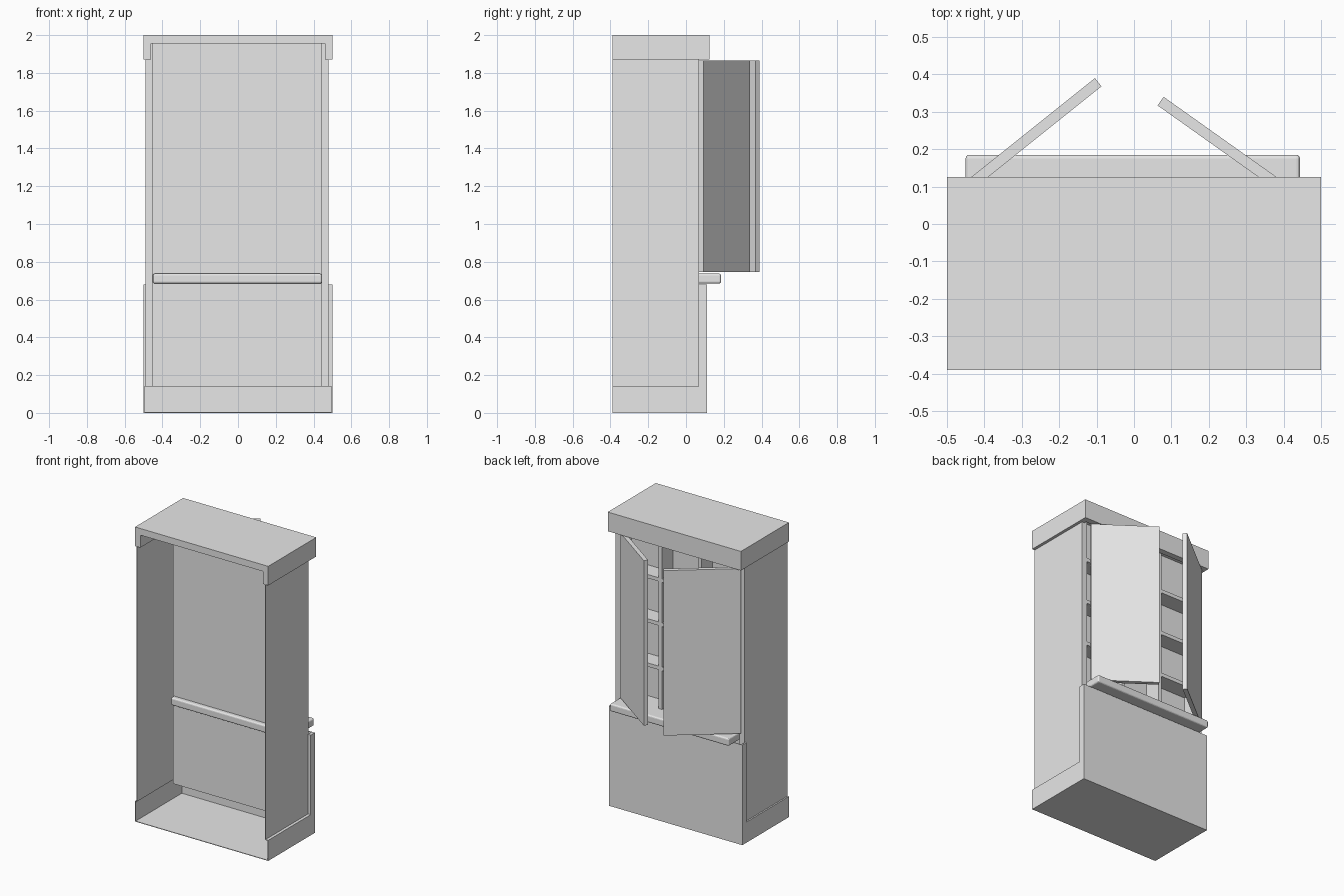
import bpy
import bmesh
from math import cos, sin, atan2
from mathutils import Matrix, Vector

default_cube = bpy.data.objects.get("Cube")
if default_cube:
    bpy.data.objects.remove(default_cube, do_unlink=True)

# Single plain finish
grey = bpy.data.materials.new("plain_grey")
grey.use_nodes = True
tone = (0.8, 0.8, 0.8, 1)
grey.diffuse_color = tone
grey.node_tree.nodes["Principled BSDF"].inputs["Base Color"].default_value = tone


def add_box(bm, x, y, z):
    """Add an axis-aligned box from (low, high) pairs."""
    low, high = Vector((x[0], y[0], z[0])), Vector((x[1], y[1], z[1]))
    placement = Matrix.Translation((low + high) / 2) @ Matrix.Diagonal((*(high - low), 1))
    bmesh.ops.create_cube(bm, size=1, matrix=placement)


def make_part(name, boxes):
    bm = bmesh.new()
    for box in boxes:
        add_box(bm, *box)
    mesh = bpy.data.meshes.new(name)
    bm.to_mesh(mesh)
    bm.free()
    mesh.materials.append(grey)
    part = bpy.data.objects.new(name, mesh)
    bpy.context.collection.objects.link(part)
    return part


# Main dimensions
half_width = 0.5
open_y = -0.39            # open side of the shell
frame_y = 0.07            # plane of the door frame
plinth_y = 0.11           # plane of the lower front
cap_y = 0.125
recess_y = -0.05          # back of the shelf recess
plinth_top = 0.14
lower_top = 0.68
cap_bottom, cap_inner, cap_top = 1.87, 1.955, 2.0
outer_left, outer_right = -0.49, 0.48
inner_left, inner_right = -0.45, 0.44
skin = 0.004              # thin sheet walls
board = 0.04

full_x = (-half_width, half_width)
inner_x = (inner_left, inner_right)
body_z = (plinth_top, cap_inner)
depth = (open_y, frame_y)
recess = (recess_y, frame_y)

# Cap, hollow and open at the rear
cap_depth = (open_y, cap_y)
cap_z = (cap_bottom, cap_inner)
make_part("cap", [
    (full_x, cap_depth, (cap_inner, cap_top)),
    ((-half_width, board - half_width), cap_depth, cap_z),
    ((half_width - board, half_width), cap_depth, cap_z),
    ((board - half_width, half_width - board), (cap_y - board, cap_y), cap_z),
])

# Plinth tray with the tall lower front
plinth_depth = (open_y, plinth_y)
make_part("plinth_floor", [(full_x, plinth_depth, (0, skin))])
make_part("lower_front", [(full_x, (plinth_y - skin, plinth_y), (skin, lower_top))])
for name, wall, side in (("left", half_width, outer_right), ("right", -half_width, outer_left)):
    sheet = sorted((wall, wall - skin * (1 if wall > 0 else -1)))
    ledge = sorted((wall, side))
    make_part(name + "_plinth_side", [
        (sheet, plinth_depth, (skin, plinth_top)),
        (sheet, (frame_y, plinth_y), (plinth_top, lower_top)),
        (ledge, depth, (plinth_top - skin, plinth_top)),
        (ledge, (frame_y - skin, frame_y), (plinth_top, lower_top)),
        (ledge, (frame_y, plinth_y), (lower_top - skin, lower_top)),
    ])

# Side walls, door-frame stiles and the recess behind them
for name, outer, inner in (("left", outer_right, inner_right), ("right", outer_left, inner_left)):
    inward = skin if outer < 0 else -skin
    make_part(name + "_side_wall",
              [(sorted((outer, outer + inward)), depth, (plinth_top, cap_inner))])
    make_part(name + "_stile", [
        (sorted((outer, inner)), (frame_y - skin, frame_y), body_z),
        (sorted((inner, inner - inward)), recess, body_z),
    ])
make_part("recess_back", [(inner_x, (recess_y, recess_y + skin), body_z)])

# Counter that passes through the recess
counter_z = (0.685, 0.737)
counter = make_part("counter", [((inner_left, inner_right + skin), (-0.08, 0.185), counter_z)])
bevel = counter.modifiers.new("soft_edges", "BEVEL")
bevel.width = 0.01
bevel.segments = 3

# Shelves and two upright dividers
shelf_thickness = 0.025
bay = (inner_right - inner_left) / 3
for index in (1, 2):
    x = inner_left + bay * index
    make_part(f"divider_{index}", [
        ((x - shelf_thickness / 2, x + shelf_thickness / 2), recess, (counter_z[1], cap_inner))])
for index in range(3):
    z = 1.0 + index * 0.3
    make_part(f"shelf_{index + 1}", [(inner_x, recess, (z, z + shelf_thickness))])


# Doors standing ajar, each placed from its free inner corner
def make_door(name, tip, rise, run, mirror):
    angle = atan2(rise, run)
    length = (tip[1] - frame_y) / sin(angle)
    door = make_part(name, [((-length, 0), (0, 0.028), (0.745, 1.865))])
    door.location = (tip[0], tip[1], 0)
    door.rotation_euler.z = angle
    if mirror:
        door.data.transform(Matrix.Scale(-1, 4, (1, 0, 0)))
        door.data.flip_normals()
        door.rotation_euler.z = -angle


make_door("right_door", (-0.087, 0.368), 0.8, 1, False)
make_door("left_door", (0.063, 0.317), 0.71, 1, True)
